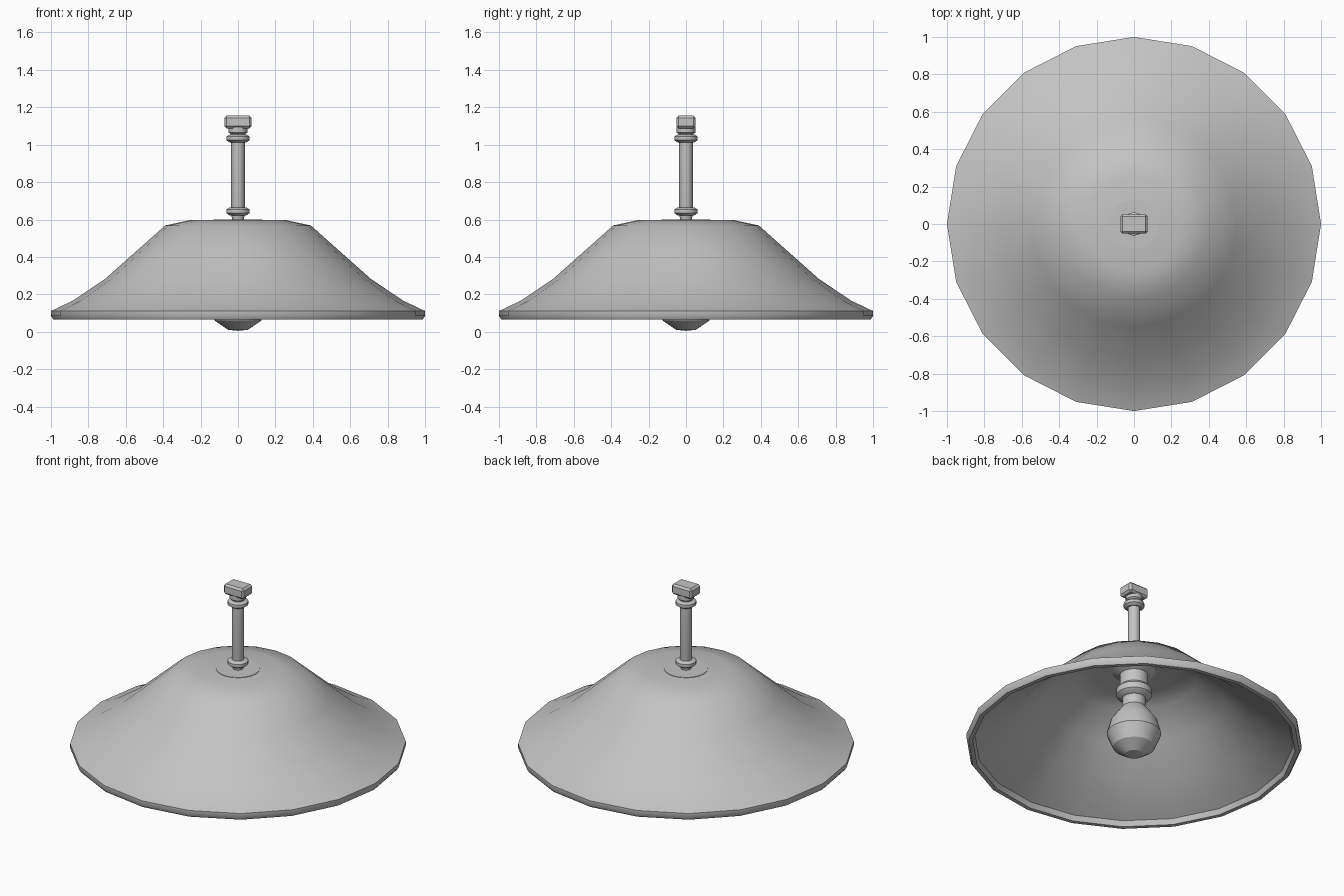
import bpy, bmesh, math

if "Cube" in bpy.data.objects:
    bpy.data.objects.remove(bpy.data.objects["Cube"])

grey = bpy.data.materials.new("plain_grey")
grey.diffuse_color = (0.55, 0.55, 0.55, 1)
grey.use_nodes = True
grey.node_tree.nodes["Principled BSDF"].inputs["Base Color"].default_value = grey.diffuse_color


def finish(name, bm, angle):
    bmesh.ops.recalc_face_normals(bm, faces=bm.faces[:])
    me = bpy.data.meshes.new(name)
    bm.to_mesh(me)
    bm.free()
    ob = bpy.data.objects.new(name, me)
    bpy.context.collection.objects.link(ob)
    me.materials.append(grey)
    bpy.ops.object.select_all(action='DESELECT')
    ob.select_set(True)
    bpy.context.view_layer.objects.active = ob
    bpy.ops.object.shade_smooth_by_angle(angle=math.radians(angle))
    return ob


def lathe(name, profile, sides, angle=35):
    """Turn a (radius, height) profile around z; ends on the axis close it."""
    bm = bmesh.new()
    rings = []
    for r, z in profile:
        if r == 0:
            rings.append([bm.verts.new((0, 0, z))] * sides)
        else:
            rings.append([bm.verts.new((r * math.cos(2 * math.pi * i / sides),
                                        r * math.sin(2 * math.pi * i / sides), z))
                          for i in range(sides)])
    for a, b in zip(rings, rings[1:]):
        for i in range(sides):
            j = (i + 1) % sides
            bm.faces.new(list(dict.fromkeys((a[i], a[j], b[j], b[i]))))
    return finish(name, bm, angle)


# wide thin-walled shade with a rolled rim
lathe("shade", [
    (0, 0.598), (0.25, 0.598), (0.39, 0.568), (0.55, 0.425), (0.71, 0.283),
    (0.88, 0.168), (0.975, 0.122), (1.0, 0.112), (1.0, 0.085), (0.988, 0.066),
    (0.962, 0.066), (0.95, 0.10), (0.87, 0.145), (0.70, 0.258), (0.54, 0.398),
    (0.38, 0.542), (0.25, 0.572), (0, 0.572)], 20, 40)

# flange and socket under the shade
lathe("socket", [
    (0, 0.601), (0.13, 0.601), (0.13, 0.572), (0.085, 0.55), (0.085, 0.472),
    (0.105, 0.452), (0.105, 0.412), (0.085, 0.395), (0.07, 0.39),
    (0.07, 0.31), (0, 0.31)], 32)

# faceted bulb
lathe("bulb", [
    (0, 0.33), (0.07, 0.33), (0.098, 0.295), (0.14, 0.235), (0.163, 0.15),
    (0.125, 0.06), (0.052, 0.01), (0, 0.005)], 20, 25)

# hanging rod with its two collars
lathe("rod", [(0, 0.598), (0.03, 0.598), (0.037, 0.63), (0.037, 1.04), (0, 1.04)], 12)
for name, z in (("lower_collar", 0.644), ("upper_collar", 1.034)):
    lathe(name, [(0, z - 0.022), (0.045, z - 0.022), (0.062, z - 0.010),
                 (0.062, z + 0.010), (0.045, z + 0.020), (0, z + 0.020)], 20)

# neck between upper collar and ceiling block
lathe("top_neck", [(0, 1.04), (0.04, 1.04), (0.04, 1.058), (0.05, 1.066),
                   (0.05, 1.095), (0, 1.095)], 16)

# bevelled ceiling block
bm = bmesh.new()
bmesh.ops.create_cube(bm, size=1)
for v in bm.verts:
    v.co = (v.co.x * 0.146, v.co.y * 0.104, v.co.z * 0.068 + 1.121)
bmesh.ops.bevel(bm, geom=bm.edges[:], offset=0.012, segments=1, affect='EDGES')
finish("ceiling_block", bm, 30)
